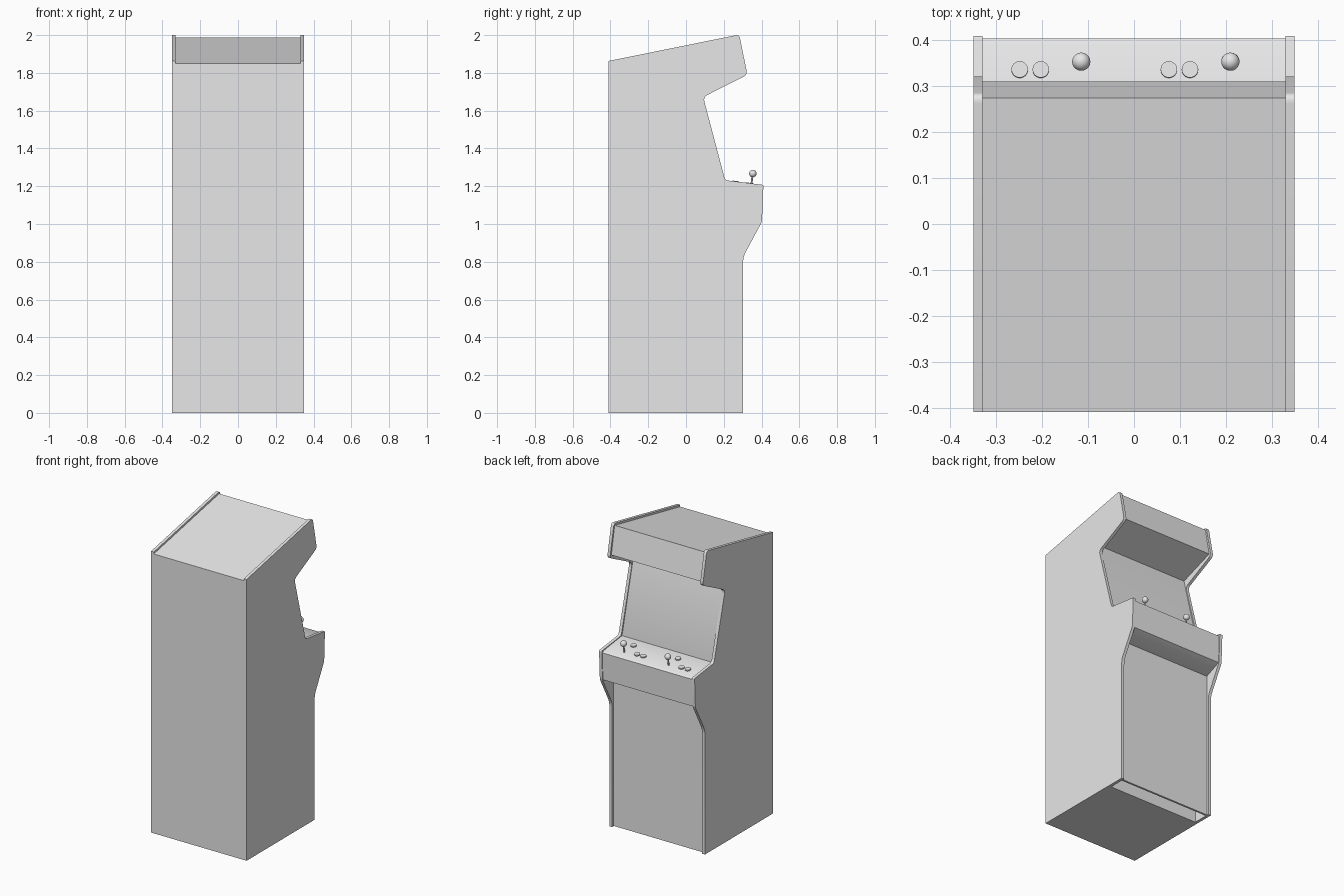
import bpy, bmesh, math
from mathutils import Vector

cube = bpy.data.objects.get("Cube")
if cube:
    bpy.data.objects.remove(cube, do_unlink=True)

grey = bpy.data.materials.new("plain_grey")
grey.use_nodes = True
grey.diffuse_color = (0.8, 0.8, 0.8, 1)
grey.node_tree.nodes["Principled BSDF"].inputs["Base Color"].default_value = (0.8, 0.8, 0.8, 1)


def finish(name, bm):
    """Turn a bmesh into a smooth object with sharp edges kept."""
    bmesh.ops.recalc_face_normals(bm, faces=bm.faces)
    mesh = bpy.data.meshes.new(name)
    bm.to_mesh(mesh)
    bm.free()
    mesh.materials.append(grey)
    mesh.shade_smooth()
    mesh.set_sharp_from_angle(angle=math.radians(30))
    obj = bpy.data.objects.new(name, mesh)
    bpy.context.scene.collection.objects.link(obj)
    return obj


def rounded(corners, steps=5):
    """Round each (y, z, size) corner of a closed outline."""
    points = []
    for i, (y, z, size) in enumerate(corners):
        here = Vector((y, z))
        if not size:
            points.append(here)
            continue
        before = Vector(corners[i - 1][:2])
        after = Vector(corners[(i + 1) % len(corners)][:2])
        a = here + (before - here).normalized() * size
        b = here + (after - here).normalized() * size
        for k in range(steps + 1):
            t = k / steps
            points.append(a * (1 - t) ** 2 + here * 2 * t * (1 - t) + b * t * t)
    return points


def prism(name, outline, x0, x1):
    """Extrude a side outline (y, z) across the width."""
    bm = bmesh.new()
    face = bm.faces.new([bm.verts.new((x0, y, z)) for y, z in outline])
    result = bmesh.ops.extrude_face_region(bm, geom=[face])
    moved = [v for v in result["geom"] if isinstance(v, bmesh.types.BMVert)]
    bmesh.ops.translate(bm, verts=moved, vec=(x1 - x0, 0, 0))
    return finish(name, bm)


HALF, INNER = 0.35, 0.33

# Side panels
side = rounded([
    (-0.41, 0, 0), (0.302, 0, 0), (0.302, 0.825, 0.03), (0.402, 1.012, 0.015),
    (0.41, 1.207, 0.006), (0.207, 1.232, 0.018), (0.091, 1.672, 0.025),
    (0.325, 1.79, 0.022), (0.282, 2.003, 0.02), (-0.41, 1.863, 0)])
prism("left_side_panel", side, INNER, HALF)
prism("right_side_panel", side, -HALF, -INNER)

# Body with roof, marquee, screen face and recessed base
prism("cabinet_body", [
    (-0.41, 0), (0.18, 0), (0.18, 1.0), (0.205, 1.2), (0.075, 1.72),
    (0.31, 1.805), (0.275, 1.988), (-0.41, 1.85)], -INNER, INNER)

# Lower front door
prism("front_door", [(0.275, 0.003), (0.288, 0.003), (0.288, 0.98), (0.275, 0.98)], -INNER, INNER)

# Control deck
prism("control_deck", [
    (0.15, 0.965), (0.288, 0.965), (0.398, 1.012), (0.404, 1.193),
    (0.39, 1.203), (0.2, 1.228), (0.15, 1.228)], -INNER, INNER)

TILT = math.atan2(0.025, 0.19)


def deck_z(y):
    return 1.203 + (0.39 - y) * math.tan(TILT)


def place(obj, x, y):
    obj.location = (x, y, deck_z(y))
    obj.rotation_euler.x = -TILT


def button(name, x, y):
    bm = bmesh.new()
    bmesh.ops.create_cone(bm, cap_ends=True, segments=24, radius1=0.018, radius2=0.018, depth=0.016)
    place(finish(name, bm), x, y)


def joystick(name, x, y):
    bm = bmesh.new()
    shaft = bmesh.ops.create_cone(bm, cap_ends=True, segments=12, radius1=0.005, radius2=0.005, depth=0.06)
    bmesh.ops.translate(bm, verts=shaft["verts"], vec=(0, 0, 0.025))
    ball = bmesh.ops.create_uvsphere(bm, u_segments=20, v_segments=12, radius=0.02)
    bmesh.ops.translate(bm, verts=ball["verts"], vec=(0, 0, 0.059))
    place(finish(name, bm), x, y)


# Controls for each player
for player, x in (("left", 0.21), ("right", -0.115)):
    joystick(player + "_joystick", x, 0.346)
    for n, (dx, y) in enumerate(((-0.088, 0.336), (-0.134, 0.336), (-0.01, 0.262)), 1):
        button(f"{player}_button_{n}", x + dx, y)
